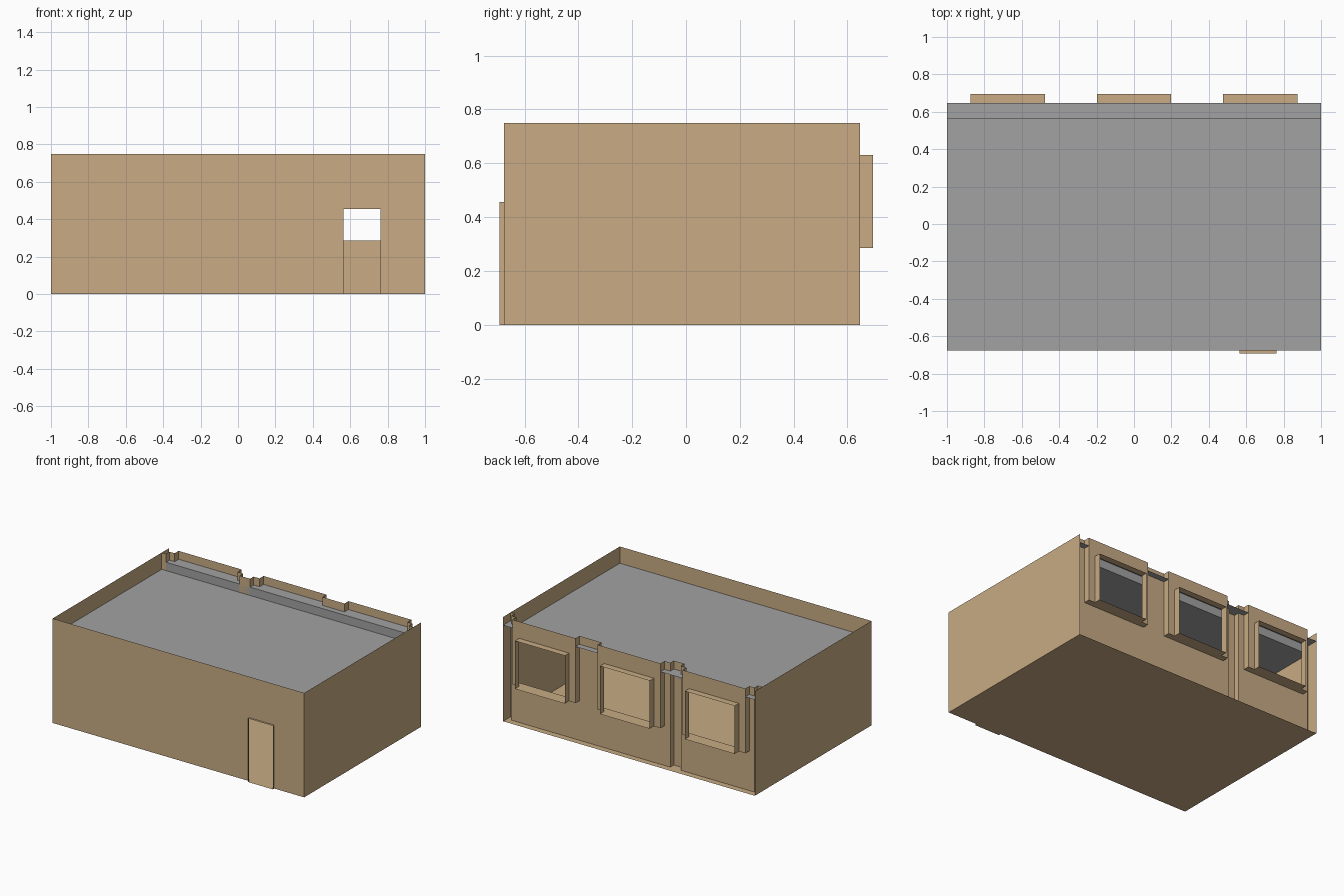
import bpy, bmesh
from mathutils import Vector

if "Cube" in bpy.data.objects:
    bpy.data.objects.remove(bpy.data.objects["Cube"])

# Main dimensions
FRONT, BACK, TOP = -0.677, 0.647, 0.75
WALL, NICHE = 0.602, 0.562            # back wall plane and niche plane
SILL, HEAD = 0.285, 0.63              # window bottom and top
BAYS = (-0.675, 0.0, 0.675)           # window centres
BAY_W, WIN_W = 0.25, 0.198            # half widths
DOOR = (0.563, 0.762, 0.456)          # left, right, height


def material(name, rgb):
    m = bpy.data.materials.new(name)
    m.diffuse_color = (*rgb, 1)
    m.use_nodes = True
    m.node_tree.nodes["Principled BSDF"].inputs["Base Color"].default_value = m.diffuse_color
    return m


TAN = material("tan_wall", (0.578, 0.407, 0.231))
GREY = material("grey_roof", (0.366, 0.361, 0.361))


def sheet(name, quads, mat, ref):
    """Thin surface from quads, with faces turned away from ref."""
    bm = bmesh.new()
    for q in quads:
        bm.faces.new([bm.verts.new(p) for p in q])
    bmesh.ops.remove_doubles(bm, verts=bm.verts, dist=1e-5)
    bm.normal_update()
    for f in bm.faces:
        if f.normal.dot(f.calc_center_median() - Vector(ref)) < 0:
            f.normal_flip()
    me = bpy.data.meshes.new(name)
    bm.to_mesh(me)
    bm.free()
    me.materials.append(mat)
    ob = bpy.data.objects.new(name, me)
    bpy.context.collection.objects.link(ob)
    return ob


def strip(pts, z0, z1):
    """Vertical quads along a plan polyline."""
    return [[(*a, z0), (*b, z0), (*b, z1), (*a, z1)] for a, b in zip(pts, pts[1:])]


def flat(x0, x1, y0, y1, z):
    return [(x0, y0, z), (x1, y0, z), (x1, y1, z), (x0, y1, z)]


def surround(name, x0, x1, y0, y1, z0, z1):
    """Open four-sided frame running front to back."""
    c = [(x0, z0), (x1, z0), (x1, z1), (x0, z1)]
    quads = [[(a[0], y0, a[1]), (b[0], y0, b[1]), (b[0], y1, b[1]), (a[0], y1, a[1])]
             for a, b in zip(c, c[1:] + c[:1])]
    sheet(name, quads, TAN, ((x0 + x1) / 2, (y0 + y1) / 2, (z0 + z1) / 2))


MID = (0, 0, 0.35)

# Floor and side walls
sheet("floor", [flat(-1, 1, FRONT, BACK, 0)], TAN, MID)
for side, x in (("left", -1), ("right", 1)):
    sheet(side + "_wall", strip([(x, FRONT), (x, BACK)], 0, TOP), TAN, MID)

# Front wall around the door opening
l, r, h = DOOR
sheet("front_wall",
      strip([(-1, FRONT), (l, FRONT)], 0, TOP) + strip([(r, FRONT), (1, FRONT)], 0, TOP)
      + strip([(l, FRONT), (r, FRONT)], h, TOP), TAN, MID)
surround("door_frame", l, r, -0.693, FRONT, 0, h)

# Back wall plan: corner niches plus one niche between the bays
niche_a, niche_b = [(-0.38, WALL), (-0.38, NICHE), (-0.297, NICHE), (-0.297, WALL)], \
    [(0.965, WALL), (0.965, NICHE), (1, NICHE)]
corner = [(-x, y) for x, y in reversed(niche_b)]
lower = corner + niche_a + niche_b
quads = strip(lower, 0, SILL)

# Upper back wall between the bays
e = [(c - BAY_W, c + BAY_W) for c in BAYS]
for run in (corner + [(e[0][0], WALL)],
            [(e[0][1], WALL)] + niche_a + [(e[1][0], WALL)],
            [(e[1][1], WALL), (e[2][0], WALL)],
            [(e[2][1], WALL)] + niche_b):
    quads += strip(run, SILL, TOP)
sheet("back_wall", quads, TAN, MID)

# Projecting window bays with framed openings
for i, c in enumerate(BAYS):
    a, b, wa, wb = c - BAY_W, c + BAY_W, c - WIN_W, c + WIN_W
    quads = strip([(a, WALL), (a, BACK), (wa, BACK)], SILL, TOP)
    quads += strip([(wb, BACK), (b, BACK), (b, WALL)], SILL, TOP)
    quads += strip([(wa, BACK), (wb, BACK)], HEAD, TOP)
    quads.append(flat(a, b, WALL, BACK, SILL))
    sheet(f"window_bay_{i + 1}", quads, TAN, (c, 0.5, 0.5))
    surround(f"window_frame_{i + 1}", wa, wb, BACK, 0.695, SILL, HEAD)

# Roof with a raised strip along the back
prof = [(FRONT, 0.63), (NICHE, 0.63), (NICHE, 0.69), (BACK, 0.69)]
roof = [[(-1, *p), (1, *p), (1, *q), (-1, *q)] for p, q in zip(prof, prof[1:])]
sheet("roof", roof, GREY, (0, 0.6, 0.3))
